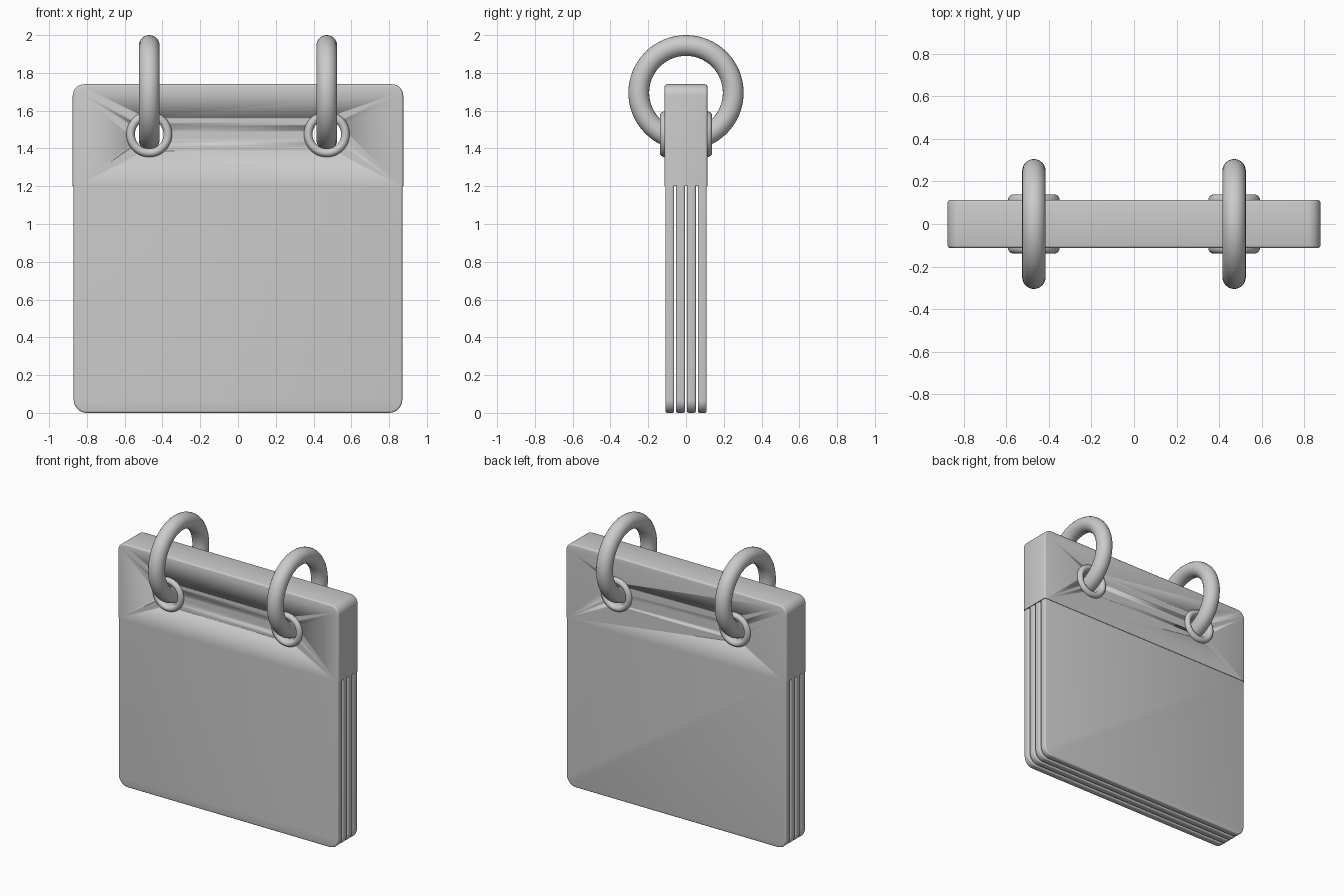
import bpy, bmesh, math
from math import sin, cos, pi

if "Cube" in bpy.data.objects:
    bpy.data.objects.remove(bpy.data.objects["Cube"])

RING_X, HOLE_Z = 0.47, 1.475


def finish(name, bm, angle=40):
    bmesh.ops.recalc_face_normals(bm, faces=bm.faces)
    me = bpy.data.meshes.new(name)
    bm.to_mesh(me)
    bm.free()
    ob = bpy.data.objects.new(name, me)
    bpy.context.collection.objects.link(ob)
    bpy.ops.object.select_all(action='DESELECT')
    ob.select_set(True)
    bpy.context.view_layer.objects.active = ob
    bpy.ops.object.shade_smooth_by_angle(angle=math.radians(angle))
    return ob


def plate(name, half_w, z_flat, z_round, radius, y, thick, edge):
    """Slab with two rounded corners at z_round and a square end at z_flat."""
    s = 1 if z_round > z_flat else -1
    outline = [(half_w, z_flat)]
    for i in range(9):
        a = i / 8 * pi / 2
        outline.append((half_w - radius + radius * cos(a),
                        z_round + s * (radius * sin(a) - radius)))
    outline += [(-x, z) for x, z in reversed(outline)]
    bm = bmesh.new()
    face = bm.faces.new([bm.verts.new((x, y - thick / 2, z)) for x, z in outline])
    ext = bmesh.ops.extrude_face_region(bm, geom=[face])
    bmesh.ops.translate(bm, vec=(0, thick, 0),
                        verts=[g for g in ext['geom'] if isinstance(g, bmesh.types.BMVert)])
    bmesh.ops.recalc_face_normals(bm, faces=bm.faces)
    rims = [e for e in bm.edges
            if abs(e.verts[0].co.y - e.verts[1].co.y) < 1e-5
            and not all(abs(v.co.z - z_flat) < 1e-5 for v in e.verts)]
    bmesh.ops.bevel(bm, geom=rims, offset=edge, segments=3, profile=0.5, affect='EDGES')
    return finish(name, bm)


def lathe_y(name, profile, x, z, steps=48):
    """Revolve a closed (radius, y) profile about a y axis through x, z."""
    bm = bmesh.new()
    rows = [[bm.verts.new((x + r * cos(a), y, z + r * sin(a))) for r, y in profile]
            for a in (2 * pi * i / steps for i in range(steps))]
    n = len(profile)
    for i in range(steps):
        p, q = rows[i], rows[(i + 1) % steps]
        for j in range(n):
            k = (j + 1) % n
            bm.faces.new((p[j], p[k], q[k], q[j]))
    return finish(name, bm, 50)


# Header block, drilled for the two rings
header = plate("header_block", 0.875, 1.2, 1.74, 0.06, 0, 0.226, 0.012)
for x in (-RING_X, RING_X):
    bm = bmesh.new()
    bmesh.ops.create_cone(bm, cap_ends=True, segments=48, radius1=0.09, radius2=0.09, depth=0.6)
    cutter = finish("hole_cutter", bm)
    cutter.rotation_euler.x = pi / 2
    cutter.location = (x, 0, HOLE_Z)
    cutter.hide_render = True
    mod = header.modifiers.new("hole", 'BOOLEAN')
    mod.object, mod.solver = cutter, 'EXACT'
    bpy.context.view_layer.objects.active = header
    bpy.ops.object.modifier_apply(modifier=mod.name)
    bpy.data.objects.remove(cutter)

# Four hanging sheets
for i in range(4):
    plate(f"sheet_{i + 1}", 0.87, 1.22, 0.0, 0.07, (i - 1.5) * 0.0575, 0.047, 0.01)

# Grommets (rounded flanges joined by a sleeve) and rings
front = []
for i in range(13):
    a = -pi / 2 + i / 12 * pi
    front.append((0.0985 + 0.0225 * sin(a), 0.113 + 0.025 * cos(a)))
sleeve = front + [(r, -y) for r, y in reversed(front)]
sleeve = front + [(0.092, 0.108), (0.092, -0.108)] + [(r, -y) for r, y in reversed(front)]
for side, x in (("left", -RING_X), ("right", RING_X)):
    lathe_y(f"grommet_{side}", sleeve, x, HOLE_Z)
    bpy.ops.mesh.primitive_torus_add(major_segments=64, minor_segments=24,
                                     major_radius=0.25, minor_radius=0.055,
                                     location=(x, 0, 1.695), rotation=(0, pi / 2, 0))
    ring = bpy.context.object
    ring.name = f"ring_{side}"
    bpy.ops.object.shade_smooth()
